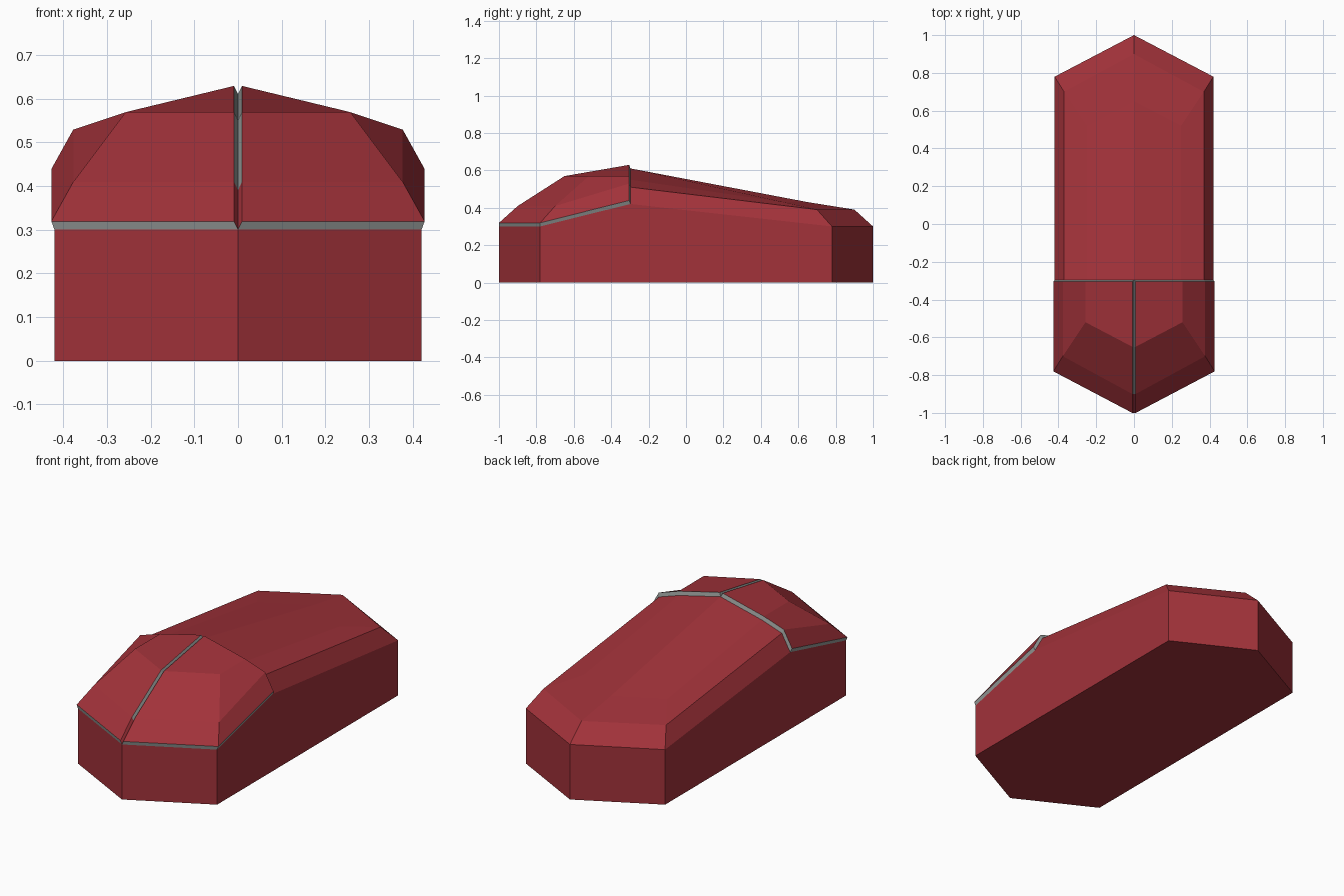
import bpy

cube = bpy.data.objects.get("Cube")
if cube:
    bpy.data.objects.remove(cube)


def material(name, colour):
    m = bpy.data.materials.new(name)
    m.use_nodes = True
    m.diffuse_color = (*colour, 1)
    m.node_tree.nodes["Principled BSDF"].inputs["Base Color"].default_value = (*colour, 1)
    return m


RED = material("deep red", (0.36, 0.032, 0.042))
GREY = material("seam grey", (0.3, 0.32, 0.31))


def dome(end, corner_heights, seam, out=0.0, lift=0.0, gap=0.0):
    """Half of a faceted dome: three loops of (centre, corner, seam) points and a peak."""
    rows = [(0.42, 1.0, 0.78, 0.42), (0.37, 0.9, 0.7, 0.51), (0.25, 0.65, 0.52, 0.55)]
    pts = []
    for (x, yc, yk, zs), z in zip(rows, corner_heights):
        pts += [(gap, end * yc, z + lift), (x + out, end * yk, z + lift), (x + out, seam, zs + lift)]
    return pts + [(gap, seam, 0.61 + lift)]


def dome_faces():
    faces = []
    for a in (0, 3):
        faces += [(a, a + 1, a + 4, a + 3), (a + 1, a + 2, a + 5, a + 4)]
    return faces + [(6, 7, 8, 9)]


def mirrored(name, verts, faces, slots=None):
    """Make the model's left half and mirror it to the right."""
    mesh = bpy.data.meshes.new(name)
    mesh.from_pydata(verts, [], faces)
    for m in (RED, GREY):
        mesh.materials.append(m)
    for p, s in zip(mesh.polygons, slots or [0] * len(faces)):
        p.material_index = s
    obj = bpy.data.objects.new(name, mesh)
    bpy.context.collection.objects.link(obj)
    mod = obj.modifiers.new("Mirror", "MIRROR")
    mod.use_clip = True
    mod.merge_threshold = 0.0005
    return obj


SEAM = -0.297
front_base = dome(-1, (0.30, 0.30 + 0.09, 0.55), SEAM)
rear = dome(1, (0.30, 0.39, 0.43), SEAM)

# Body: rear dome, upright walls and flat base
verts = rear + front_base[:2]
rim = [10, 11, 2, 1, 0]
floor_ids = {}
for i in (10, 11, 1, 0):
    floor_ids[i] = len(verts)
    verts.append((verts[i][0], verts[i][1], 0))
f = floor_ids
faces = [tuple(reversed(q)) for q in dome_faces()]
faces += [(f[10], f[11], 11, 10), (f[11], f[1], 1, 2, 11), (f[1], f[0], 0, 1)]
faces.append((f[0], f[1], f[11], f[10]))
mirrored("body", verts, faces)

# Front shell: raised cover split by a centre groove, with grey seam edges
shell = dome(-1, (0.30, 0.39, 0.55), SEAM - 0.007, out=0.007, lift=0.019, gap=0.009)
border = [9, 6, 3, 0, 1, 2, 5, 8]
faces = dome_faces()
slots = [0] * len(faces)
n = len(shell)
for k, a in enumerate(border):
    b = border[(k + 1) % len(border)]
    faces.append((n + a, n + b, b, a))
    slots.append(0 if (a, b) == (3, 0) else 1)   # nose end of the groove is red
mirrored("front_shell", shell + front_base, faces, slots)
